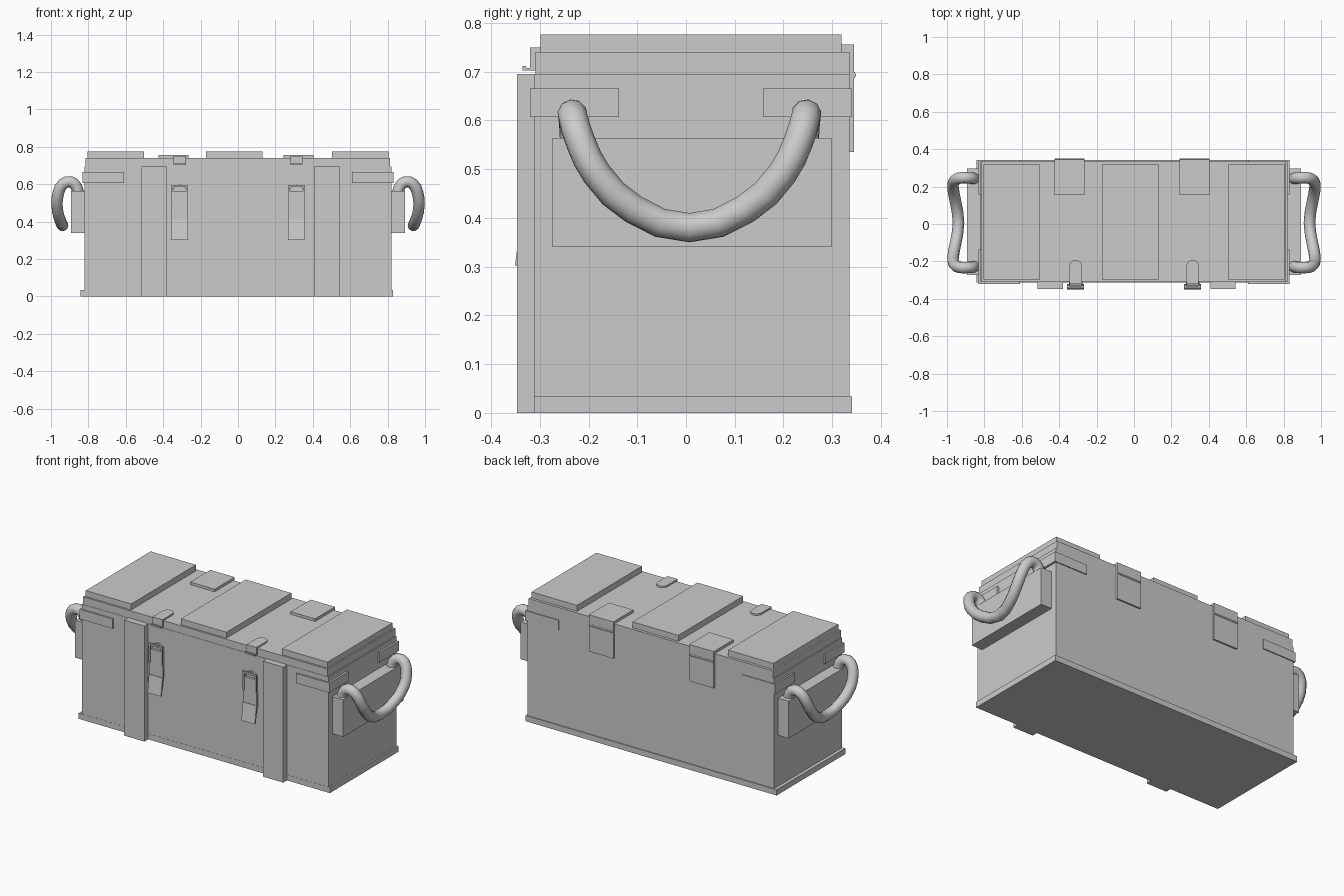
import bpy, bmesh, math
from mathutils import Vector

if "Cube" in bpy.data.objects:
    bpy.data.objects.remove(bpy.data.objects["Cube"])


def box(name, x0, x1, y0, y1, z0, z1):
    bm = bmesh.new()
    bmesh.ops.create_cube(bm, size=1)
    for v in bm.verts:
        v.co = Vector(((x0 + x1) / 2 + v.co.x * (x1 - x0),
                       (y0 + y1) / 2 + v.co.y * (y1 - y0),
                       (z0 + z1) / 2 + v.co.z * (z1 - z0)))
    return finish(name, bm)


def finish(name, bm):
    bmesh.ops.recalc_face_normals(bm, faces=bm.faces[:])
    me = bpy.data.meshes.new(name)
    bm.to_mesh(me)
    bm.free()
    ob = bpy.data.objects.new(name, me)
    bpy.context.collection.objects.link(ob)
    return ob


def prism(name, points, direction):
    """Extrude a closed 3D outline along a direction."""
    bm = bmesh.new()
    face = bm.faces.new([bm.verts.new(p) for p in points])
    ext = bmesh.ops.extrude_face_region(bm, geom=[face])
    for v in ext["geom"]:
        if isinstance(v, bmesh.types.BMVert):
            v.co += Vector(direction)
    return finish(name, bm)


def tab(cx, half, start, end, n=8):
    """2D outline with a straight start and a half-round end."""
    pts = [(cx - half, start), (cx + half, start)]
    for i in range(n + 1):
        a = math.pi * i / n
        pts.append((cx + half * math.cos(a), end - half + half * math.sin(a)))
    return pts


# Chest body, lid and bottom trim
box("chest_body", -0.822, 0.82, -0.311, 0.335, 0, 0.695)
box("lid", -0.815, 0.813, -0.309, 0.335, 0.695, 0.74)
box("bottom_trim", -0.842, 0.83, -0.312, 0.341, 0, 0.034)

# Lid boards
for x0, x1 in ((-0.805, -0.503), (-0.172, 0.132), (0.502, 0.805)):
    box("lid_board", x0, x1, -0.298, 0.319, 0.74, 0.776)

# Front battens
for x0, x1 in ((-0.515, -0.38), (0.41, 0.544)):
    box("front_batten", x0, x1, -0.347, -0.31, 0, 0.695)

# Hinges: top leaf, back leaf and knuckle
for x in (-0.345, 0.323):
    box("hinge_top_leaf", x - 0.081, x + 0.081, 0.155, 0.345, 0.74, 0.756)
    box("hinge_upper_back", x - 0.081, x + 0.081, 0.334, 0.345, 0.695, 0.756)
    box("hinge_back_leaf", x - 0.081, x + 0.081, 0.334, 0.345, 0.535, 0.69)
    bpy.ops.mesh.primitive_cylinder_add(vertices=8, radius=0.008, depth=0.162,
                                        location=(x, 0.341, 0.693),
                                        rotation=(0, math.pi / 2, 0))
    bpy.context.object.name = "hinge_knuckle"

# Latches
for x in (-0.312, 0.313):
    # catch on the lid with a small hook
    prism("catch_top", [(u, v, 0.738) for u, v in tab(x, 0.033, -0.32, -0.192)], (0, 0, 0.012))
    box("catch_front", x - 0.033, x + 0.033, -0.32, -0.308, 0.702, 0.75)
    prism("catch_hook", [(x - 0.033, y, z) for y, z in
                         ((-0.31, 0.702), (-0.335, 0.702), (-0.335, 0.712),
                          (-0.329, 0.712), (-0.327, 0.708), (-0.31, 0.708))], (0.066, 0, 0))
    # backing plate, lever, flared pull and wire loop
    prism("latch_plate", [(u, -0.311, v) for u, v in tab(x, 0.036, 0.40, 0.598)], (0, -0.01, 0))
    prism("latch_lever", [(x + u, -0.32, v) for u, v in
                          ((-0.045, 0.40), (0.045, 0.40), (0.045, 0.47),
                           (0.036, 0.50), (0.036, 0.562), (-0.036, 0.562),
                           (-0.036, 0.50), (-0.045, 0.47))], (0, -0.014, 0))
    prism("latch_pull", [(x - 0.045, y, z) for y, z in
                         ((-0.325, 0.408), (-0.337, 0.408), (-0.351, 0.302),
                          (-0.343, 0.302))], (0.09, 0, 0))
    box("latch_bar", x - 0.046, x + 0.046, -0.342, -0.33, 0.585, 0.595)
    for s in (-1, 1):
        box("latch_wire", x + s * 0.04 - 0.005, x + s * 0.04 + 0.005,
            -0.34, -0.33, 0.48, 0.592)

# Corner straps: an L wrapped round each vertical edge
for sx in (-1, 1):
    for wall, out, inner in ((-0.309, -0.32, -0.137), (0.333, 0.341, 0.158)):
        outline = [(0.832, out), (0.832, inner), (0.818, inner),
                   (0.818, wall), (0.61, wall), (0.61, out)]
        prism("corner_strap", [(sx * u, v, 0.607) for u, v in outline], (0, 0, 0.058))

# End boards and rope handles
half_path = [(0.855, 0.235, 0.545), (0.863, 0.237, 0.585), (0.895, 0.24, 0.613),
             (0.935, 0.238, 0.602), (0.96, 0.223, 0.555), (0.968, 0.19, 0.49),
             (0.955, 0.115, 0.418)]
path = [(x, -y, z) for x, y, z in half_path] + [(0.938, 0, 0.38)] + half_path[::-1]
for sx in (-1, 1):
    x0, x1 = sorted((sx * 0.815, sx * 0.892))
    box("end_board", x0, x1, -0.274, 0.298, 0.34, 0.564)
    cu = bpy.data.curves.new("rope_handle", "CURVE")
    cu.dimensions = "3D"
    cu.bevel_depth = 0.031
    cu.bevel_resolution = 3
    cu.resolution_u = 2
    cu.use_fill_caps = True
    sp = cu.splines.new("BEZIER")
    sp.bezier_points.add(len(path) - 1)
    for bp, (x, y, z) in zip(sp.bezier_points, path):
        bp.co = (sx * x, y + 0.007, z)
        bp.handle_left_type = bp.handle_right_type = "AUTO"
    ob = bpy.data.objects.new("rope_handle", cu)
    bpy.context.collection.objects.link(ob)
    bpy.ops.object.select_all(action="DESELECT")
    ob.select_set(True)
    bpy.context.view_layer.objects.active = ob
    bpy.ops.object.convert(target="MESH")
    bpy.ops.object.shade_smooth_by_angle(angle=math.radians(50))
